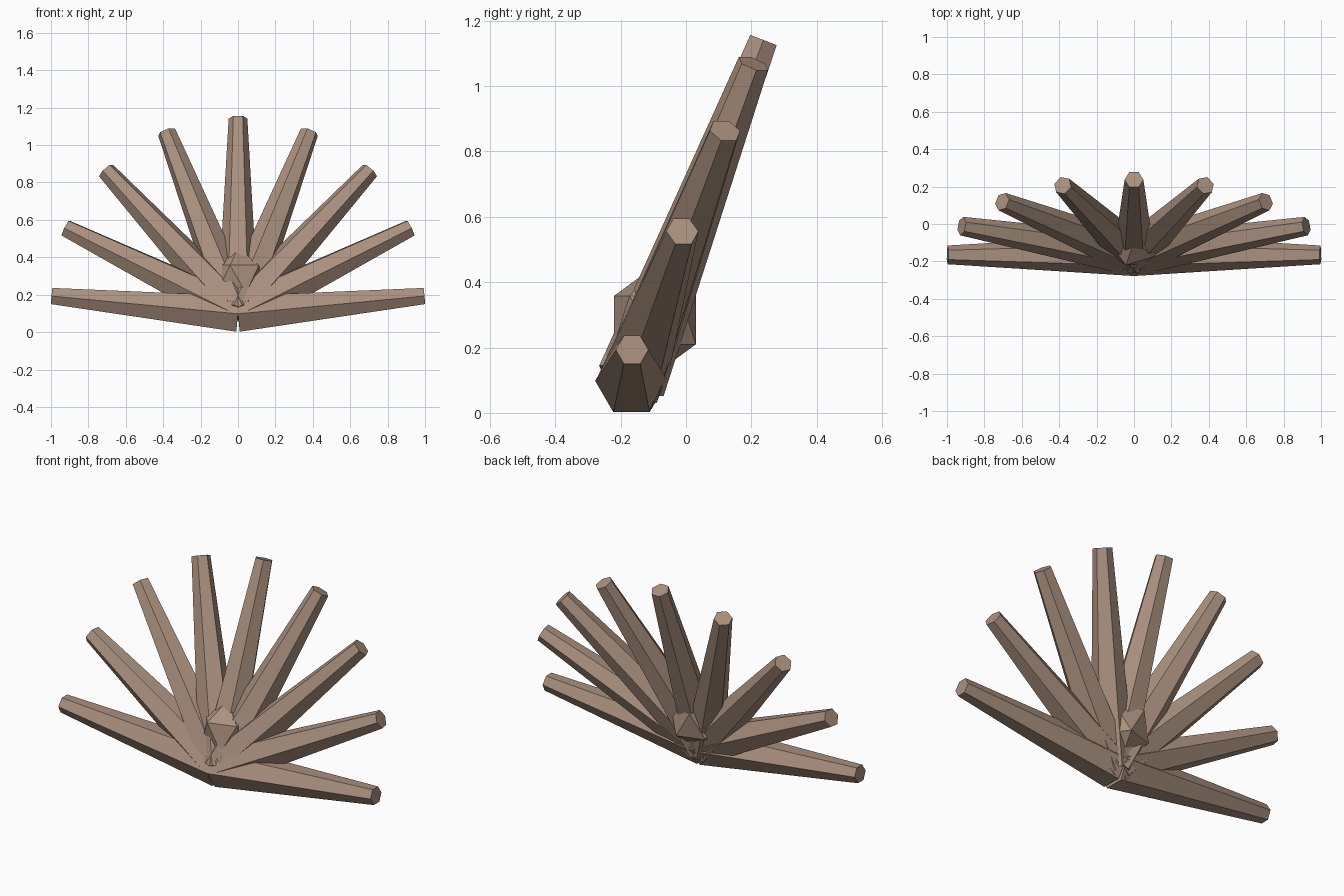
import bpy, bmesh, math
from mathutils import Vector, Matrix

if "Cube" in bpy.data.objects:
    bpy.data.objects.remove(bpy.data.objects["Cube"])

mat = bpy.data.materials.new("clay brown")
mat.diffuse_color = (0.40, 0.28, 0.21, 1)
mat.use_nodes = True
mat.node_tree.nodes["Principled BSDF"].inputs["Base Color"].default_value = mat.diffuse_color


def finish(name, bm):
    bmesh.ops.recalc_face_normals(bm, faces=bm.faces[:])
    me = bpy.data.meshes.new(name)
    bm.to_mesh(me)
    bm.free()
    me.materials.append(mat)
    ob = bpy.data.objects.new(name, me)
    bpy.context.collection.objects.link(ob)


def spike(name, start, end, r1, r2):
    # tapered hexagonal bar with two corners kept level
    axis = (end - start).normalized()
    side = Vector((0, 0, 1)).cross(axis).normalized()
    up = axis.cross(side)
    bm = bmesh.new()
    rings = []
    for c, r in ((start, r1), (end, r2)):
        rings.append([bm.verts.new(c + r * (math.cos(a) * side + math.sin(a) * up))
                      for a in (math.tau * k / 6 for k in range(6))])
    for k in range(6):
        j = (k + 1) % 6
        bm.faces.new((rings[0][k], rings[0][j], rings[1][j], rings[1][k]))
    bm.faces.new(rings[0])
    bm.faces.new(rings[1])
    finish(name, bm)


# fan of nine spikes, tips on a half circle that leans back
root = Vector((0, -0.167, 0.098))
for i in range(9):
    a = math.pi * i / 8
    tip = Vector((0.997 * math.cos(a), -0.165 + 0.402 * math.sin(a), 0.193 + 0.948 * math.sin(a)))
    spike(f"fan_spike_{i + 1}", root, tip, 0.111, 0.05)

# faceted core, corner up
bm = bmesh.new()
bmesh.ops.create_icosphere(bm, subdivisions=1, radius=1)
bm.transform(Matrix.Translation((0, -0.095, 0.284))
             @ Matrix.Diagonal((0.155, 0.147, 0.166, 1))
             @ Matrix.Rotation(math.pi, 4, 'Z'))
finish("faceted_core", bm)
